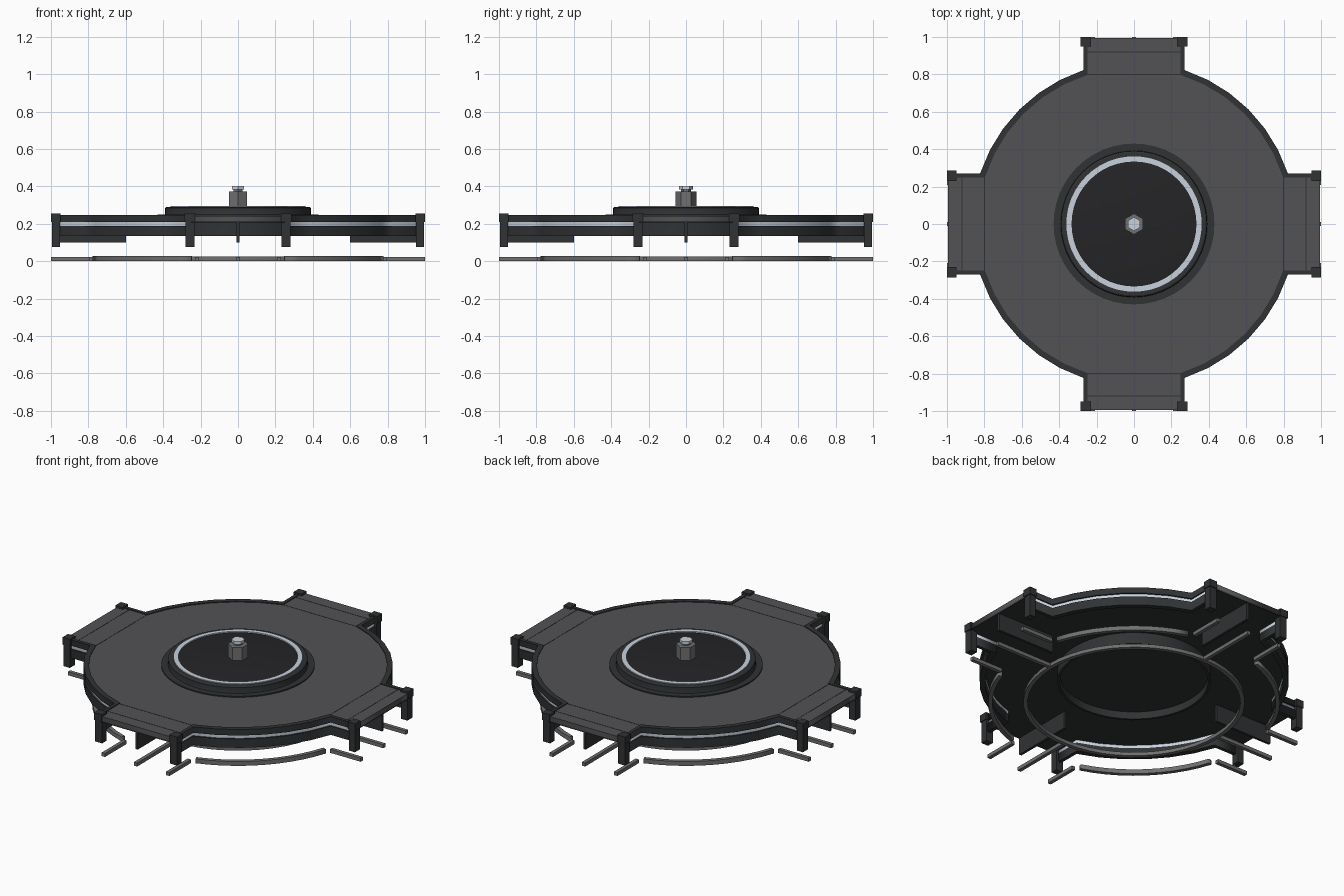
import bpy, bmesh, math
from math import sin, cos, asin, pi
from mathutils import Matrix

if "Cube" in bpy.data.objects:
    bpy.data.objects.remove(bpy.data.objects["Cube"])


def material(name, rgb):
    m = bpy.data.materials.new(name)
    m.diffuse_color = (*rgb, 1)
    m.use_nodes = True
    m.node_tree.nodes["Principled BSDF"].inputs["Base Color"].default_value = m.diffuse_color
    return m


DECK = material("deck_grey", (0.085, 0.085, 0.09))
DARK = material("dark_metal", (0.03, 0.032, 0.034))
BLACK = material("black_metal", (0.018, 0.018, 0.02))
STRIP = material("light_strip", (0.58, 0.64, 0.72))
STEEL = material("steel", (0.16, 0.16, 0.16))


def finish(name, bm, mat, smooth=False):
    bmesh.ops.recalc_face_normals(bm, faces=bm.faces)
    me = bpy.data.meshes.new(name)
    bm.to_mesh(me)
    bm.free()
    ob = bpy.data.objects.new(name, me)
    bpy.context.collection.objects.link(ob)
    me.materials.append(mat)
    if smooth:
        bpy.context.view_layer.objects.active = ob
        ob.select_set(True)
        bpy.ops.object.shade_smooth_by_angle(angle=math.radians(30))
        ob.select_set(False)
    return ob


def quarter(k):
    return Matrix.Rotation(k * pi / 2, 4, 'Z')


def plate(name, loops, z0, z1, mat):
    """Flat plate from closed 2D loops; inner loops become holes."""
    cu = bpy.data.curves.new(name, 'CURVE')
    cu.dimensions = '2D'
    cu.fill_mode = 'BOTH'
    cu.extrude = (z1 - z0) / 2
    for pts in loops:
        sp = cu.splines.new('POLY')
        sp.points.add(len(pts) - 1)
        for p, (x, y) in zip(sp.points, pts):
            p.co = (x, y, 0, 1)
        sp.use_cyclic_u = True
    tmp = bpy.data.objects.new(name + "_curve", cu)
    bpy.context.collection.objects.link(tmp)
    bpy.context.view_layer.update()
    me = bpy.data.meshes.new_from_object(tmp)
    bpy.data.objects.remove(tmp)
    bm = bmesh.new()
    bm.from_mesh(me)
    bmesh.ops.remove_doubles(bm, verts=bm.verts, dist=1e-5)
    bmesh.ops.translate(bm, verts=bm.verts, vec=(0, 0, (z0 + z1) / 2))
    return finish(name, bm, mat)


def arc(r, a0, a1, n):
    return [(r * cos(a0 + (a1 - a0) * i / n), r * sin(a0 + (a1 - a0) * i / n)) for i in range(n + 1)]


def edge(r, w, length):
    """One quadrant of the deck outline: arm side, arc, next arm side."""
    a = asin(w / r)
    return [(length, w)] + arc(r, a, pi / 2 - a, 6) + [(w, length)]


def turned(pts, k):
    return [(quarter(k) @ Matrix.Translation((x, y, 0))).translation.xy for x, y in pts]


def circle(r, n=48):
    return arc(r, 0, 2 * pi, n)[:-1]


def boxes(name, items, mat):
    """Boxes (x0,x1,y0,y1,z0,z1), repeated on all four arms."""
    bm = bmesh.new()
    for k in range(4):
        for x0, x1, y0, y1, z0, z1 in items:
            m = Matrix.Translation(((x0 + x1) / 2, (y0 + y1) / 2, (z0 + z1) / 2)) \
                @ Matrix.Diagonal((x1 - x0, y1 - y0, z1 - z0, 1))
            bmesh.ops.create_cube(bm, size=1, matrix=quarter(k) @ m)
    return finish(name, bm, mat)


def lathe(name, profile, mat, n=48):
    bm = bmesh.new()
    vs = [bm.verts.new((r, 0, z)) for r, z in profile]
    es = [bm.edges.new((a, b)) for a, b in zip(vs, vs[1:])]
    bmesh.ops.spin(bm, geom=vs + es, cent=(0, 0, 0), axis=(0, 0, 1), angle=2 * pi, steps=n, use_duplicate=False)
    bmesh.ops.remove_doubles(bm, verts=bm.verts, dist=1e-5)
    return finish(name, bm, mat, True)


# Thin main deck with arms and a round opening; dark lining underneath
outline = [p for k in range(4) for p in turned(edge(0.838, 0.25, 0.995), k)]
plate("deck", [outline, circle(0.425)], 0.214, 0.242, DECK)
plate("deck_underside", [outline, circle(0.425)], 0.206, 0.214, DARK)
# Seams across each arm
boxes("arm_seams", [(x, x + 0.005, -0.25, 0.25, 0.236, 0.243) for x in (0.797, 0.917)], DARK)


# Rim walls in each quadrant, with the light strip set between them
def rim(name, r, w, z0, z1, mat):
    loops = [turned(edge(r, w, 0.97) + edge(0.835, 0.249, 0.97)[::-1], k) for k in range(4)]
    return plate(name, loops, z0, z1, mat)


rim("rim_lower", 0.866, 0.27, 0.134, 0.188, DARK)
rim("rim_light", 0.856, 0.262, 0.188, 0.21, STRIP)
rim("rim_upper", 0.866, 0.27, 0.21, 0.247, DARK)

# Corner posts with caps
boxes("corner_posts", [b for s in (-1, 1) for b in (
    (0.953, 0.995, s * 0.256 - 0.024, s * 0.256 + 0.024, 0.076, 0.21),
    (0.95, 1.0, s * 0.258 - 0.027, s * 0.258 + 0.027, 0.21, 0.255))], DARK)

# Tall fins under the arms
boxes("arm_fins", [(0.6, 0.99, -0.008, 0.008, 0.1, 0.208)], DARK)

# Central hub: raised disc above, shallow recess below
lathe("hub", [(0, 0.18), (0.415, 0.18), (0.415, 0.135), (0.43, 0.135), (0.43, 0.249), (0.392, 0.249),
              (0.39, 0.255), (0.39, 0.285), (0.382, 0.29), (0.362, 0.29)], DARK)
lathe("hub_light_ring", [(0.362, 0.286), (0.362, 0.295), (0.334, 0.295), (0.334, 0.286)], STRIP)
lathe("hub_cover", [(0.335, 0.288), (0.315, 0.292), (0, 0.292)], BLACK)

# Hexagonal bolt in the middle
for name, r, z0, z1, mat in (("bolt_body", 0.056, 0.29, 0.373, STEEL),
                             ("bolt_neck", 0.027, 0.373, 0.385, STEEL),
                             ("bolt_cap", 0.037, 0.383, 0.402, STRIP)):
    bm = bmesh.new()
    bmesh.ops.create_cone(bm, cap_ends=True, segments=6, radius1=r, radius2=r, depth=z1 - z0,
                          matrix=Matrix.Translation((0, 0, (z0 + z1) / 2)))
    finish(name, bm, mat)

# Ground rails: inner ring, four arcs and straight rails
plate("ground_ring", [circle(0.62), circle(0.596)], 0.002, 0.024, STEEL)
a0, a1 = math.radians(18), math.radians(72)
plate("ground_arcs", [turned(arc(0.817, a0, a1, 10) + arc(0.793, a1, a0, 10), k) for k in range(4)],
      0, 0.027, STEEL)
boxes("ground_rails", [(0.618, 1.0, -0.011, 0.011, 0, 0.022)] +
      [(0.79, 1.0, s * 0.22 - 0.011, s * 0.22 + 0.011, 0, 0.022) for s in (-1, 1)], STEEL)
